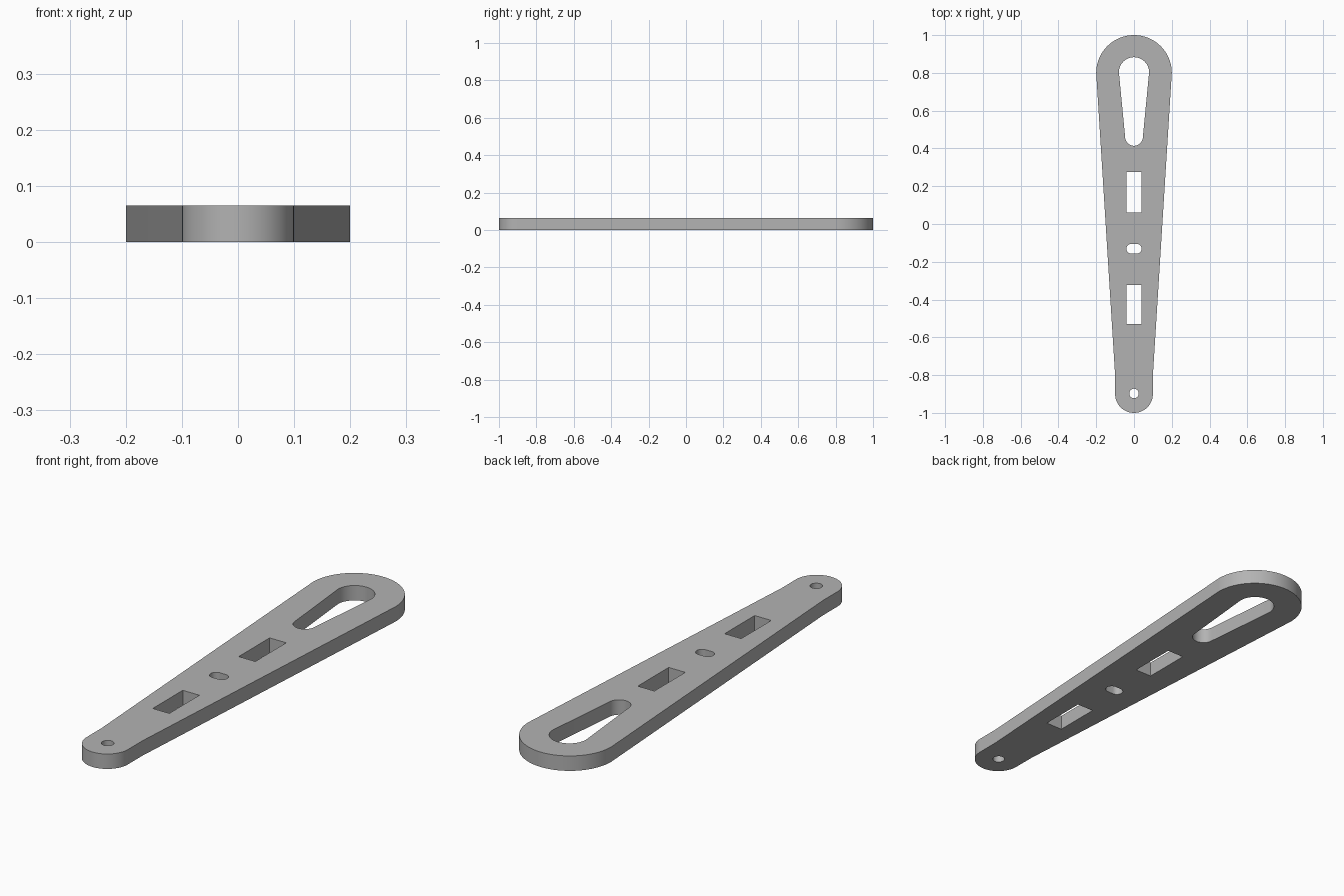
import bpy
import bmesh
from math import sin, cos, pi, radians

THICKNESS = 0.065

if "Cube" in bpy.data.objects:
    bpy.data.objects.remove(bpy.data.objects["Cube"], do_unlink=True)


def arc(cx, cy, r, start, end, steps):
    """Points along an arc, angles in degrees."""
    angles = [radians(start + (end - start) * i / steps) for i in range(steps + 1)]
    return [(cx + r * cos(a), cy + r * sin(a)) for a in angles]


def rectangle(half_width, y0, y1):
    return [(-half_width, y0), (half_width, y0), (half_width, y1), (-half_width, y1)]


# Tapered outline: wide round head, narrow round tail with a short parallel neck
outline = (arc(0, 0.8, 0.2, 0, 180, 48) + [(-0.1, -0.8)]
           + arc(0, -0.9, 0.1, 180, 360, 36) + [(0.1, -0.8)])

# Openings through the plate
teardrop = arc(0, 0.803, 0.08, 0, 180, 32) + arc(0, 0.461, 0.047, 180, 360, 24)
front_window = rectangle(0.04, -0.53, -0.323)
rear_window = rectangle(0.04, 0.062, 0.275)
oval_slot = arc(0.014, -0.131, 0.026, -90, 90, 16) + arc(-0.014, -0.131, 0.026, 90, 270, 16)
pivot_hole = arc(0, -0.897, 0.025, 0, 350, 35)

# Fill the profile with its holes, then extrude it to full thickness
bm = bmesh.new()
for loop in (outline, teardrop, front_window, rear_window, oval_slot, pivot_hole):
    verts = [bm.verts.new((x, y, 0)) for x, y in loop]
    for a, b in zip(verts, verts[1:] + verts[:1]):
        bm.edges.new((a, b))
bmesh.ops.triangle_fill(bm, use_beauty=True, use_dissolve=False, edges=bm.edges[:])
result = bmesh.ops.extrude_face_region(bm, geom=bm.faces[:], use_keep_orig=True)
top_verts = [g for g in result["geom"] if isinstance(g, bmesh.types.BMVert)]
bmesh.ops.translate(bm, verts=top_verts, vec=(0, 0, THICKNESS))
bmesh.ops.recalc_face_normals(bm, faces=bm.faces[:])

mesh = bpy.data.meshes.new("lever_arm")
bm.to_mesh(mesh)
bm.free()
arm = bpy.data.objects.new("lever_arm", mesh)
bpy.context.collection.objects.link(arm)

# Plain grey material
grey = bpy.data.materials.new("plain grey")
grey.use_nodes = True
colour = (0.45, 0.45, 0.45, 1)
grey.diffuse_color = colour
grey.node_tree.nodes["Principled BSDF"].inputs["Base Color"].default_value = colour
mesh.materials.append(grey)

# Smooth the rounded walls, keep the rims sharp
bpy.ops.object.select_all(action="DESELECT")
arm.select_set(True)
bpy.context.view_layer.objects.active = arm
bpy.ops.object.shade_smooth_by_angle(angle=radians(30))
